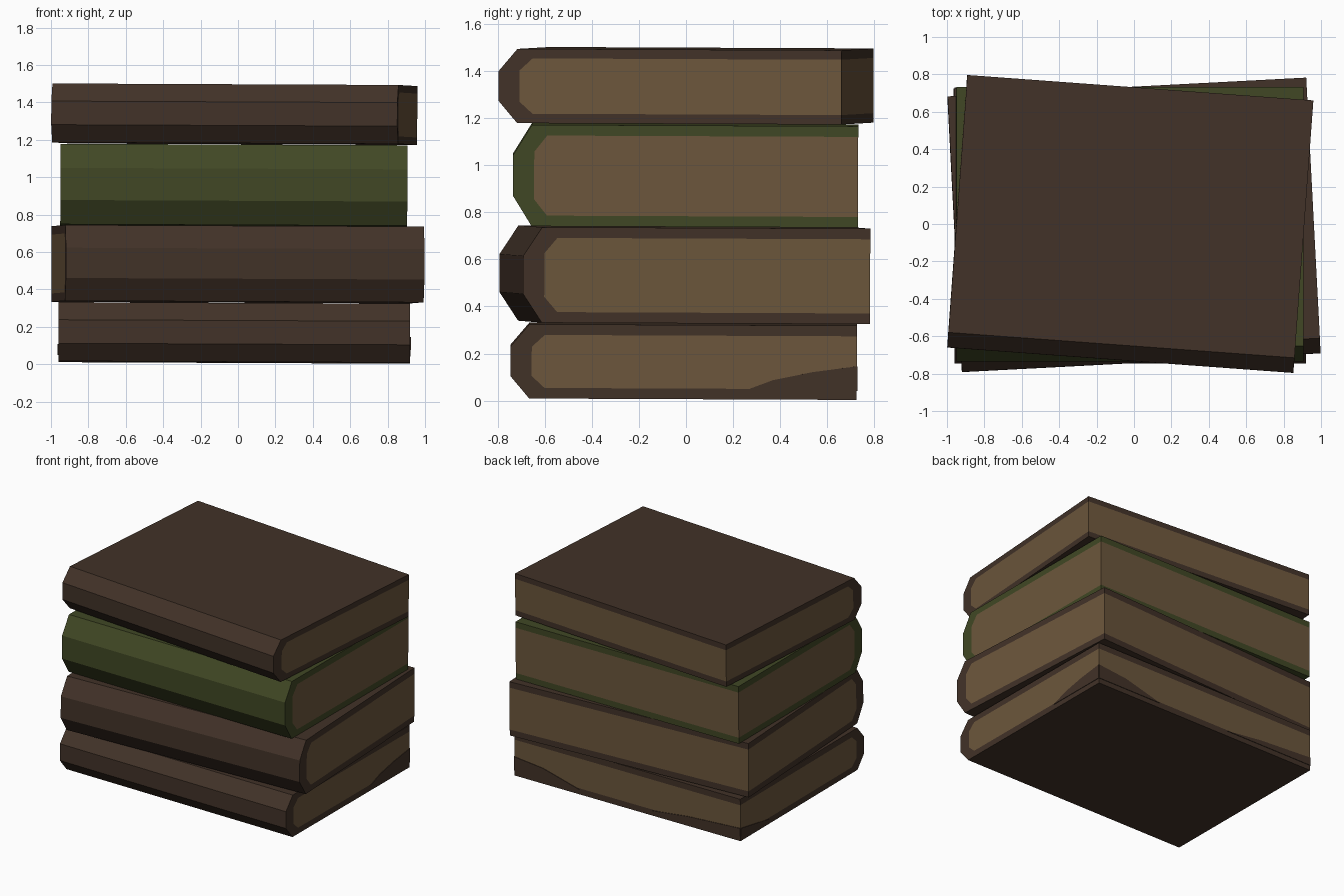
import bpy
import bmesh
from math import radians
from mathutils import Euler, Matrix, Vector

cube = bpy.data.objects.get("Cube")
if cube:
    bpy.data.objects.remove(cube, do_unlink=True)


def material(name, colour):
    mat = bpy.data.materials.new(name)
    mat.use_nodes = True
    rgba = (*colour, 1)
    mat.diffuse_color = rgba
    mat.node_tree.nodes["Principled BSDF"].inputs["Base Color"].default_value = rgba
    return mat


BROWN = material("brown leather", (0.054, 0.032, 0.021))
GREEN = material("green cloth", (0.052, 0.064, 0.018))
PAPER = material("aged paper", (0.150, 0.094, 0.045))


def prism(name, outline, axis, start, end, mat, frame):
    """Extrude an outline of (across, z) points along the x or y axis."""
    bm = bmesh.new()
    verts = [bm.verts.new((start, a, z) if axis == "x" else (a, start, z)) for a, z in outline]
    face = bm.faces.new(verts)
    out = bmesh.ops.extrude_face_region(bm, geom=[face])
    moved = [v for v in out["geom"] if isinstance(v, bmesh.types.BMVert)]
    step = Vector((end - start, 0, 0)) if axis == "x" else Vector((0, end - start, 0))
    bmesh.ops.translate(bm, verts=moved, vec=step)
    bmesh.ops.recalc_face_normals(bm, faces=bm.faces)
    mesh = bpy.data.meshes.new(name)
    bm.to_mesh(mesh)
    bm.free()
    mesh.materials.append(mat)
    obj = bpy.data.objects.new(name, mesh)
    bpy.context.collection.objects.link(obj)
    obj.matrix_world = frame
    return obj


def spine_points(front, low, high, run, rise):
    """Chamfered spine, from the bottom edge round to the top edge."""
    return [(front + run, low), (front, low + rise), (front, high - rise), (front + run, high)]


def book(name, size, centre, turn, cover_mat, board=0.045):
    width, depth, height = size
    front, back, h = -depth / 2, depth / 2, height / 2
    tilt = Euler((radians(-0.25), radians(0.25), radians(turn)))
    frame = Matrix.Translation(centre) @ tilt.to_matrix().to_4x4()

    # Cover wraps the bottom, spine and top as one bent board
    outer = spine_points(front, -h, h, 0.08, height * 0.3)
    inner = spine_points(front + 0.09, -h + board, h - board, 0.055, height * 0.16)
    cover = [(back, -h)] + outer + [(back, h), (back, h - board)] + inner[::-1] + [(back, -h + board)]
    prism(name + "_cover", cover, "x", -width / 2, width / 2, cover_mat, frame)

    # Page block fills the cover flush with its edges
    pages = [(back, -h + board)] + inner + [(back, h - board)]
    prism(name + "_pages", pages, "x", -width / 2, width / 2, PAPER, frame)
    return frame


book("green_book", (1.855, 1.465, 0.43), (-0.022, -0.002, 0.957), 0, GREEN)
book("lower_brown_book", (1.92, 1.475, 0.405), (0, -0.005, 0.535), 3, BROWN)
top_frame = book("top_book", (1.855, 1.46, 0.315), (-0.02, 0, 1.337), -4.2, BROWN, 0.04)
base_frame = book("bottom_book", (1.88, 1.47, 0.315), (-0.02, -0.01, 0.168), 0, BROWN)

# Dark worn patches rising over the lower edge of the pages
side, rear, low = 0.94, 0.735, -0.12
prism("right_side_stain", [(0.26, low), (rear, low), (rear, -0.015), (0.55, -0.04), (0.38, -0.075)],
      "x", side, side + 0.004, BROWN, base_frame)
prism("left_side_stain", [(0.4, low), (rear, low), (rear, -0.06)],
      "x", -side - 0.004, -side, BROWN, base_frame)
prism("back_stain", [(side, low), (side, -0.015), (0.7, -0.04), (0.4, low)],
      "y", rear, rear + 0.004, BROWN, base_frame)
prism("back_corner_stain", [(-side, low), (-side, -0.06), (-0.5, -0.085), (-0.2, low)],
      "y", rear, rear + 0.004, BROWN, base_frame)
